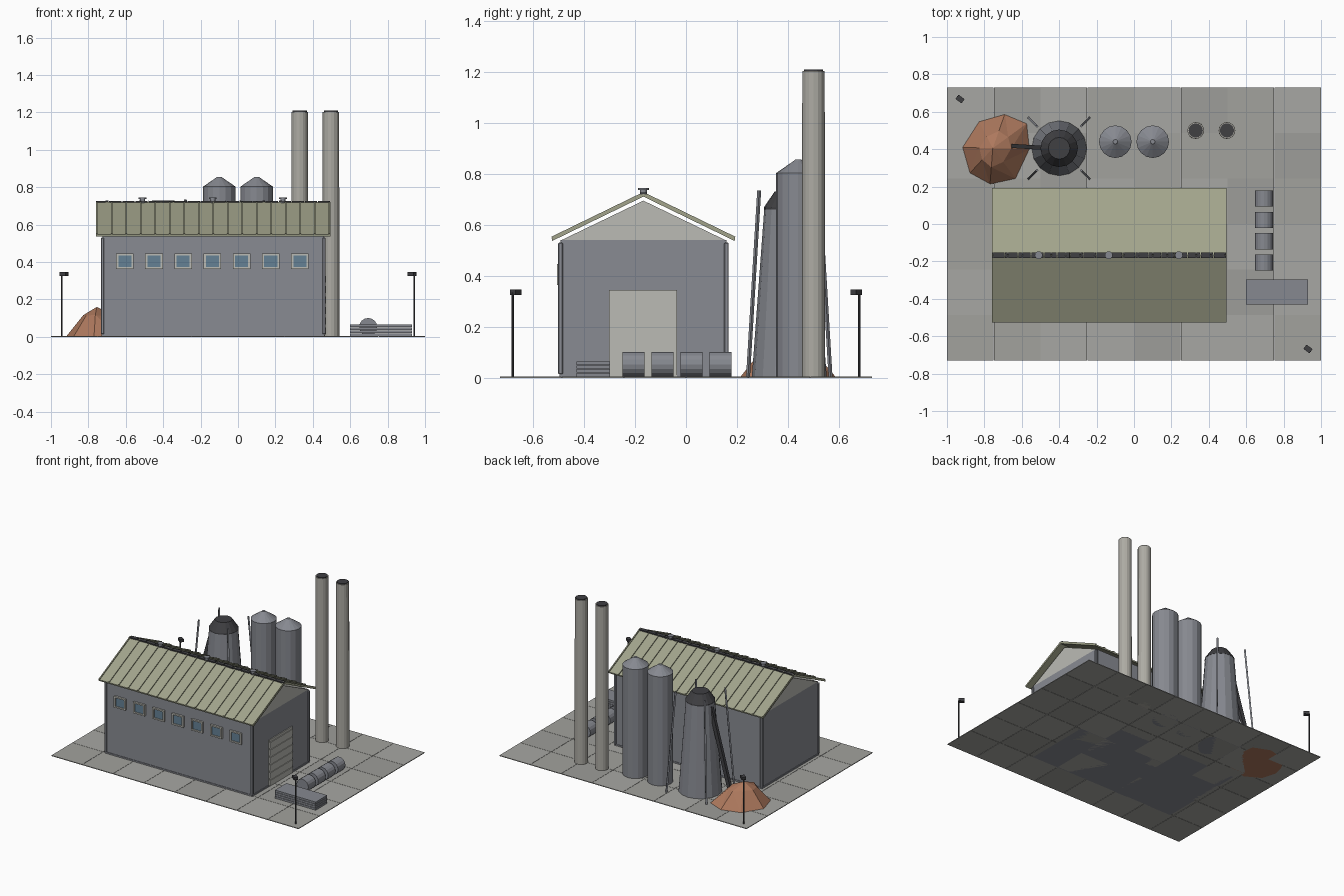
import bpy, bmesh, math, random
from mathutils import Vector, Matrix

if "Cube" in bpy.data.objects:
    bpy.data.objects.remove(bpy.data.objects["Cube"])

random.seed(4)


def material(name, r, g, b):
    m = bpy.data.materials.new(name)
    m.diffuse_color = (r, g, b, 1)
    m.use_nodes = True
    m.node_tree.nodes["Principled BSDF"].inputs["Base Color"].default_value = m.diffuse_color
    return m


SLAB = [material("slab_%d" % i, v, v, v * .94) for i, v in enumerate((.36, .39, .34))]
WALL = material("wall_grey", .25, .26, .29)
STEEL = material("steel", .24, .25, .28)
DARK = material("dark_metal", .05, .05, .055)
ROOF = material("roof_olive", .36, .37, .26)
TRIM = material("light_trim", .5, .5, .46)
GLASS = material("glass", .13, .22, .3)
RUST = material("brown_earth", .42, .19, .11)
CONCRETE = material("chimney_concrete", .42, .41, .37)


def finish(name, bm, mat):
    bmesh.ops.recalc_face_normals(bm, faces=bm.faces)
    me = bpy.data.meshes.new(name)
    bm.to_mesh(me)
    bm.free()
    ob = bpy.data.objects.new(name, me)
    bpy.context.collection.objects.link(ob)
    if mat:
        me.materials.append(mat)
    return ob


def add_box(bm, lo, hi, rot=None):
    lo, hi = Vector(lo), Vector(hi)
    m = Matrix.Translation((lo + hi) / 2)
    if rot:
        m = m @ rot
    bmesh.ops.create_cube(bm, size=1, matrix=m @ Matrix.Diagonal((*(hi - lo), 1)))


def boxes(name, items, mat):
    bm = bmesh.new()
    for it in items:
        add_box(bm, *it)
    return finish(name, bm, mat)


def lathe(name, profile, loc, mat, n=16, rot=None):
    """Closed solid of revolution from (radius, height) pairs."""
    bm = bmesh.new()
    rings = [[bm.verts.new((r * math.cos(2 * math.pi * i / n), r * math.sin(2 * math.pi * i / n), z))
              for i in range(n)] for r, z in profile]
    for a, b in zip(rings, rings[1:]):
        for i in range(n):
            bm.faces.new((a[i], a[(i + 1) % n], b[(i + 1) % n], b[i]))
    bm.faces.new(rings[0])
    bm.faces.new(rings[-1])
    m = Matrix.Translation(loc)
    bm.transform(m @ rot if rot else m)
    return finish(name, bm, mat)


def beam(name, a, b, w, h, mat):
    """Square bar between two points."""
    a, b = Vector(a), Vector(b)
    d = b - a
    bm = bmesh.new()
    bmesh.ops.create_cube(bm, size=1, matrix=Matrix.Translation((a + b) / 2)
                          @ d.to_track_quat('Z', 'Y').to_matrix().to_4x4()
                          @ Matrix.Diagonal((w, h, d.length, 1)))
    return finish(name, bm, mat)


def prism(name, pts, x0, x1, mat):
    """Extrude a (y, z) outline along x."""
    bm = bmesh.new()
    a = [bm.verts.new((x0, y, z)) for y, z in pts]
    b = [bm.verts.new((x1, y, z)) for y, z in pts]
    bm.faces.new(a)
    bm.faces.new(b)
    for i in range(len(pts)):
        j = (i + 1) % len(pts)
        bm.faces.new((a[i], a[j], b[j], b[i]))
    return finish(name, bm, mat)


# Paved yard in three tones
tones = [[], [], []]
dy = 1.46 / 6
for i in range(8):
    for j in range(6):
        x, y = -1 + i * .25, -.73 + j * dy
        gx0, gx1 = (0 if i == 0 else .001), (0 if i == 7 else .001)
        tones[random.randrange(3)].append(((x + gx0, y + .001, 0), (x + .25 - gx1, y + dy - .001, .005)))
for k, t in enumerate(tones):
    boxes("paving_%d" % k, t, SLAB[k])

# Hall walls, corner posts, plinth
CX, CY = -.1325, -.167
boxes("hall_walls", [((CX - .592, CY - .325, 0), (CX + .592, CY + .325, .54))], WALL)
posts = boxes("corner_posts", [((CX + sx * .592 - .009, CY + sy * .325 - .009, .015),
                                (CX + sx * .592 + .009, CY + sy * .325 + .009, .53))
                               for sx in (-1, 1) for sy in (-1, 1)], WALL)
bev = posts.modifiers.new("bevel", 'BEVEL')
bev.width = .003
bev.segments = 1
boxes("wall_plinth", [((CX - .596, CY - .329, 0), (CX + .596, CY + .329, .015))], WALL)
prism("gable", [(CY - .322, .54), (CY + .322, .54), (CY, .695)], CX - .592, CX + .592, TRIM)

# Roof sheets with standing seams
RX0, RX1 = -.76, .495
for side, s in (("front", -1), ("back", 1)):
    prism("roof_" + side, [(CY, .722), (CY + s * .36, .547), (CY + s * .358, .537), (CY, .711)], RX0, RX1, ROOF)
    bm = bmesh.new()
    for i in range(17):
        x = RX0 + .006 + i * (RX1 - RX0 - .012) / 16
        rot = Matrix.Rotation(-s * math.atan2(.175, .36), 4, 'X')
        add_box(bm, (x - .004, CY + s * .18 - .199, .633), (x + .004, CY + s * .18 + .199, .641), rot)
    finish("roof_seams_" + side, bm, ROOF)

# Ridge caps and vents
bm = bmesh.new()
for i in range(18):
    x = RX0 + (i + .5) * (RX1 - RX0) / 18
    add_box(bm, (x - .033, CY - .014, .719), (x + .033, CY + .014, .727),
            Matrix.Rotation(random.uniform(-.05, .05), 4, 'Y'))
finish("ridge_caps", bm, DARK)
for x in (-.51, -.135, .24):
    lathe("ridge_vent", [(.014, .715), (.014, .737), (.021, .737), (.021, .744)], (x, CY, 0), STEEL, 12)

# Front windows
frames, panes = [], []
for i in range(7):
    x, y = -.605 + i * .156, CY - .325
    for s in (-1, 1):
        frames.append(((x + s * .041 - .006, y - .014, .364), (x + s * .041 + .006, y, .446)))
        frames.append(((x - .036, y - .014, .405 + s * .036 - .005), (x + .036, y, .405 + s * .036 + .005)))
    panes.append(((x - .036, y - .006, .368), (x + .036, y, .442)))
boxes("window_frames", frames, TRIM)
boxes("window_panes", panes, GLASS)

# Roller door
dx = CX + .592
boxes("roller_door", [((dx, -.302, .005), (dx + .006, -.035, .345))], TRIM)
boxes("door_slats", [((dx, -.302, .012 + i * .0555), (dx + .011, -.035, .012 + i * .0555 + .037))
                     for i in range(6)], TRIM)

# Chimneys
for x in (.33, .497):
    lathe("chimney", [(.045, 0), (.044, 1.203)], (x, .5, 0), CONCRETE)
    lathe("chimney_mouth", [(.038, 1.19), (.038, 1.209)], (x, .5, 0), DARK)

# Silos
for x in (-.1, .1):
    lathe("silo", [(.087, 0), (.087, .803), (.016, .852), (.012, .856)], (x, .44, 0), STEEL)

# Hopper with dark cap and four struts
HX, HY = -.4, .405
lathe("hopper", [(.147, 0), (.098, .665)], (HX, HY, 0), STEEL)
lathe("hopper_cap", [(.1, .66), (.1, .668), (.058, .73)], (HX, HY, 0), DARK)
for sx in (-1, 1):
    for sy in (-1, 1):
        beam("hopper_strut", (HX + sx * .162, HY + sy * .162, 0), (HX + sx * .118, HY + sy * .118, .735),
             .011, .011, STEEL)

# Conveyor
beam("conveyor", (-.645, .417, .09), (-.485, .407, .64), .022, .028, DARK)

# Earth heap: uneven rings closed by a peak
bm = bmesh.new()
base = [(-.92, .41), (-.83, .55), (-.69, .59), (-.57, .54), (-.555, .4), (-.63, .24), (-.77, .21), (-.88, .27)]
peak = Vector((-.755, .405, .16))
low = [bm.verts.new((x, y, 0)) for x, y in base]
mid = [bm.verts.new((peak.x + (x - peak.x) * f, peak.y + (y - peak.y) * f, .112 + random.uniform(-.012, .012)))
       for x, y in base for f in (random.uniform(.42, .54),)]
top = bm.verts.new(peak)
for i in range(8):
    j = (i + 1) % 8
    bm.faces.new((low[i], low[j], mid[j]))
    bm.faces.new((low[i], mid[j], mid[i]))
    bm.faces.new((mid[i], mid[j], top))
bm.faces.new(low)
finish("earth_heap", bm, RUST)

# Lying drums
for y in (-.206, -.092, .022, .136):
    lathe("drum", [(.048, -.043), (.048, .043)], (.696, y, .053), STEEL, 16, Matrix.Rotation(math.pi / 2, 4, 'X'))

# Stacked plates
boxes("plate_stack", [((.6, -.43, .005 + i * .0155), (.93, -.298, .005 + i * .0155 + .0135)) for i in range(4)], STEEL)

# Yard lamps, heads turned to the centre
for s in (-1, 1):
    lathe("lamp_post", [(.0045, 0), (.0045, .335)], (s * .943, -s * .68, 0), DARK, 8)
    boxes("lamp_head", [((s * .93 - .02, -s * .668 - .014, .326), (s * .93 + .02, -s * .668 + .014, .346),
                         Matrix.Rotation(-.63, 4, 'Z'))], DARK)
